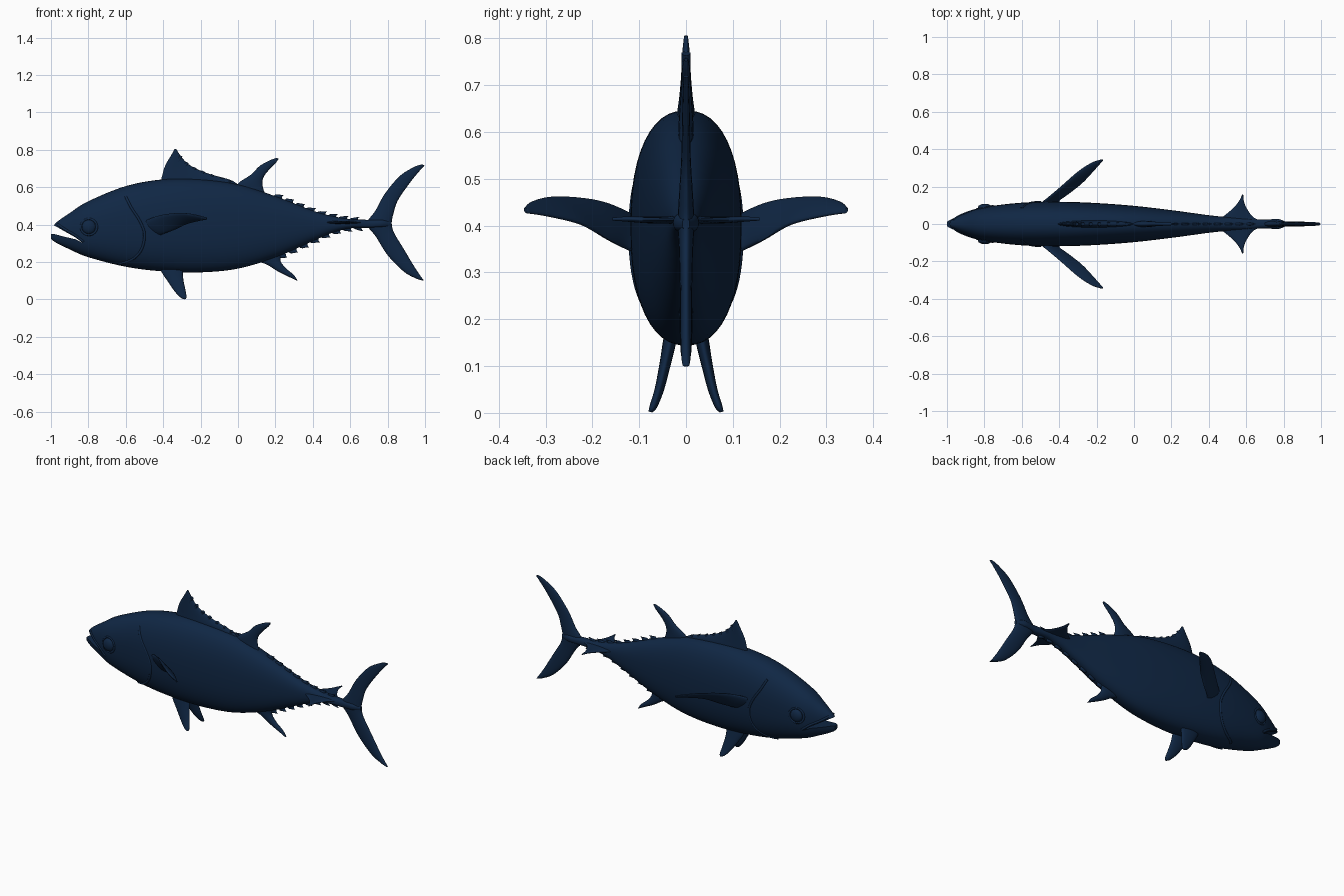
import bpy, bmesh, math
from mathutils import Vector

if "Cube" in bpy.data.objects:
    bpy.data.objects.remove(bpy.data.objects["Cube"])

navy = bpy.data.materials.new("deep navy")
navy.diffuse_color = (0.005, 0.02, 0.058, 1)
navy.use_nodes = True
navy.node_tree.nodes["Principled BSDF"].inputs["Base Color"].default_value = navy.diffuse_color


def smooth_rows(rows, n):
    """Catmull-Rom interpolation through rows of numbers."""
    out = []
    for i in range(len(rows) - 1):
        a, b, c, d = rows[max(i - 1, 0)], rows[i], rows[i + 1], rows[min(i + 2, len(rows) - 1)]
        for k in range(n):
            t = k / n
            out.append([q + 0.5 * t * (r - p + t * (2 * p - 5 * q + 4 * r - s + t * (3 * (q - r) + s - p)))
                        for p, q, r, s in zip(a, b, c, d)])
    return out + [list(rows[-1])]


def finish(name, bm, angle=50):
    bmesh.ops.recalc_face_normals(bm, faces=bm.faces[:])
    me = bpy.data.meshes.new(name)
    bm.to_mesh(me)
    bm.free()
    me.materials.append(navy)
    ob = bpy.data.objects.new(name, me)
    bpy.context.collection.objects.link(ob)
    smooth(ob, angle)
    return ob


def smooth(ob, angle):
    bpy.ops.object.select_all(action='DESELECT')
    ob.select_set(True)
    bpy.context.view_layer.objects.active = ob
    bpy.ops.object.shade_smooth_by_angle(angle=math.radians(angle))


def loft(name, rings, angle=50):
    bm = bmesh.new()
    vs = [[bm.verts.new(p) for p in r] for r in rings]
    n = len(vs[0])
    for a, b in zip(vs, vs[1:]):
        for i in range(n):
            j = (i + 1) % n
            bm.faces.new((a[i], a[j], b[j], b[i]))
    bm.faces.new(vs[0])
    bm.faces.new(vs[-1])
    return finish(name, bm, angle)


def fin(name, rows, n=6, sides=16):
    """Rows: leading point xyz, trailing point xyz, half thickness."""
    mids = [(Vector(r[:3]) + Vector(r[3:6])) / 2 for r in rows]
    m = rows[len(rows) // 2]
    normal = (Vector(m[3:6]) - Vector(m[:3])).cross(mids[-1] - mids[0]).normalized()
    rings = []
    for r in smooth_rows(rows, n):
        a, b = Vector(r[:3]), Vector(r[3:6])
        ang = [2 * math.pi * i / sides for i in range(sides)]
        rings.append([(a + b) / 2 + (b - a) / 2 * math.cos(t) + normal * r[6] * math.sin(t) for t in ang])
    return loft(name, rings, 80)


def flat(rows):
    return [(a, 0, b, c, 0, d, t) for a, b, c, d, t in rows]


def tube(name, pts, r, sides=8):
    pts = [Vector(p) for p in pts]
    rings = []
    for i, p in enumerate(pts):
        d = (pts[min(i + 1, len(pts) - 1)] - pts[max(i - 1, 0)]).normalized()
        u = d.cross(Vector((1, 0.3, 0.1))).normalized()
        v = d.cross(u)
        rings.append([p + r * (u * math.cos(2 * math.pi * k / sides) + v * math.sin(2 * math.pi * k / sides))
                      for k in range(sides)])
    return loft(name, rings, 80)


# body: x, top z, bottom z, half width
BODY = smooth_rows([
    (-1.0, .365, .325, .012), (-.975, .408, .305, .026), (-.9, .462, .268, .058), (-.8, .525, .226, .09),
    (-.6, .606, .175, .114), (-.4, .642, .15, .119), (-.2, .642, .145, .112), (0, .615, .165, .097),
    (.2, .552, .225, .074), (.4, .475, .312, .047), (.5, .447, .355, .037), (.6, .43, .38, .03),
    (.7, .426, .382, .023), (.77, .428, .385, .027), (.82, .415, .392, .008)], 8)
EXP = 2.35


def section(x):
    for a, b in zip(BODY, BODY[1:]):
        if a[0] <= x <= b[0]:
            t = (x - a[0]) / (b[0] - a[0])
            return [p + (q - p) * t for p, q in zip(a, b)]
    return BODY[-1]


def surface_y(x, z):
    _, top, bot, w = section(x)
    k = min(1, abs((z - (top + bot) / 2) / ((top - bot) / 2)))
    return w * (1 - k ** EXP) ** (1 / EXP)


def power(v):
    return math.copysign(abs(v) ** (2 / EXP), v)


rings = []
for x, top, bot, w in BODY:
    ang = [2 * math.pi * i / 48 for i in range(48)]
    rings.append([(x, w * power(math.cos(t)), (top + bot) / 2 + (top - bot) / 2 * power(math.sin(t))) for t in ang])
body = loft("body", rings)

# open mouth cut through the snout
wedge = [(-1.1, .43), (-.978, .393), (-.93, .366), (-.87, .332), (-.83, .302),
         (-.87, .322), (-.93, .336), (-.98, .349), (-1.1, .356)]
cutter = loft("mouth_cutter", [[(x, y, z) for x, z in wedge] for y in (-.2, .2)])
cutter.hide_render = True
mod = body.modifiers.new("mouth", 'BOOLEAN')
mod.operation = 'DIFFERENCE'
mod.solver = 'EXACT'
mod.object = cutter
bpy.context.view_layer.objects.active = body
bpy.ops.object.modifier_apply(modifier=mod.name)
bpy.data.objects.remove(cutter)
smooth(body, 45)

# first dorsal fin with rays
fin("front_dorsal_fin", flat([
    (-.338, .806, -.33, .804, .004), (-.358, .77, -.308, .77, .008), (-.382, .73, -.273, .73, .01),
    (-.395, .70, -.225, .70, .012), (-.403, .67, -.15, .67, .015), (-.41, .64, -.03, .635, .019),
    (-.41, .59, .02, .59, .02)]))
for i, (x, z) in enumerate([(-.305, .768), (-.272, .733), (-.23, .705), (-.185, .686),
                            (-.135, .667), (-.085, .652), (-.04, .638)]):
    tube("dorsal_ray", [(x - .055 + .005 * i, 0, .62), (x - .015, 0, z - .03), (x, 0, z)], .010)

# second dorsal and anal fins
fin("rear_dorsal_fin", flat([
    (.208, .757, .217, .752, .004), (.17, .744, .202, .73, .008), (.115, .713, .163, .69, .010),
    (.07, .668, .135, .65, .013), (.0, .62, .132, .605, .016), (-.02, .57, .15, .55, .016)]))
fin("anal_fin", flat([
    (.312, .102, .32, .099, .006), (.27, .122, .297, .132, .011), (.21, .152, .255, .168, .013),
    (.155, .186, .228, .205, .014), (.09, .212, .235, .235, .015), (.08, .25, .26, .27, .015)]))

# crescent tail
fin("tail_fin", flat([
    (.985, .722, .997, .716, .005), (.945, .71, .973, .69, .006), (.865, .66, .92, .625, .008),
    (.785, .565, .855, .53, .010), (.735, .475, .83, .455, .015), (.69, .405, .822, .405, .018),
    (.738, .335, .835, .355, .015), (.80, .237, .88, .28, .013), (.885, .15, .943, .175, .012),
    (.95, .113, .975, .127, .010), (.985, .102, .995, .1, .007)]))

# finlets above and below the tail stem
for i in range(8):
    x = .2 + .058 * i
    size = 1 - .06 * i
    for side, name in ((1, "upper_finlet"), (2, "lower_finlet")):
        if side == 2:
            x += .02
        z = section(x)[side]
        z2 = section(x + .04)[side]
        up = (.022 if side == 1 else -.026) * size
        fin(name, flat([(x - .02, z - up * .5, x + .035, z2 - up * .5, .008),
                        (x, z + up * .4, x + .036, z2 + up * .5, .006),
                        (x + .03, z2 + up, x + .044, z2 + up, .003)]), 3, 10)

for s, side in ((1, "left"), (-1, "right")):
    # pectoral, pelvic and keel fins
    paired = {
        "pectoral_fin": [(-.53, .09, .40, -.42, .09, .335, .012), (-.48, .125, .428, -.40, .125, .35, .013),
                         (-.40, .192, .454, -.345, .165, .37, .012), (-.30, .28, .462, -.275, .22, .402, .010),
                         (-.225, .328, .452, -.21, .29, .42, .008), (-.168, .346, .437, -.168, .338, .427, .004)],
        "pelvic_fin": [(-.42, .03, .19, -.30, .03, .18, .014), (-.41, .036, .15, -.295, .036, .145, .014),
                       (-.378, .045, .10, -.292, .045, .105, .012), (-.34, .057, .045, -.282, .057, .055, .010),
                       (-.308, .07, .011, -.275, .07, .015, .008), (-.29, .076, .002, -.28, .076, .002, .004)],
        "tail_keel": [(.43, .01, .412, .70, .01, .412, .010), (.47, .035, .412, .64, .035, .412, .008),
                      (.525, .08, .412, .605, .08, .412, .007), (.56, .12, .414, .588, .12, .414, .006),
                      (.578, .157, .414, .584, .157, .414, .003)]}
    for name, rows in paired.items():
        fin(side + "_" + name, [(a, s * b, c, d, s * e, f, t) for a, b, c, d, e, f, t in rows])

    # eye with socket rim
    ex, ez = -.797, .388
    bm = bmesh.new()
    bmesh.ops.create_uvsphere(bm, u_segments=24, v_segments=16, radius=1)
    bmesh.ops.scale(bm, vec=(.038, .02, .038), verts=bm.verts[:])
    bmesh.ops.translate(bm, vec=(ex, s * .088, ez), verts=bm.verts[:])
    finish(side + "_eye", bm, 80)
    rim = []
    for k in range(33):
        t = 2 * math.pi * k / 32
        x, z = ex + .043 * math.cos(t), ez + .043 * math.sin(t)
        rim.append((x, s * (surface_y(x, z) - .002), z))
    tube(side + "_eye_rim", rim, .006)

    # gill cover edge
    edge = smooth_rows([(-.60, .55), (-.57, .49), (-.525, .42), (-.50, .35), (-.515, .27), (-.565, .215), (-.64, .19)], 5)
    tube(side + "_gill_edge", [(x, s * (surface_y(x, z) - .002), z) for x, z in edge], .007)

    # upper lip plate
    lip = smooth_rows([(-.965, .402), (-.92, .372), (-.87, .343), (-.825, .308)], 4)
    tube(side + "_upper_lip", [(x, s * (surface_y(x, z) - .002), z) for x, z in lip], .007)
